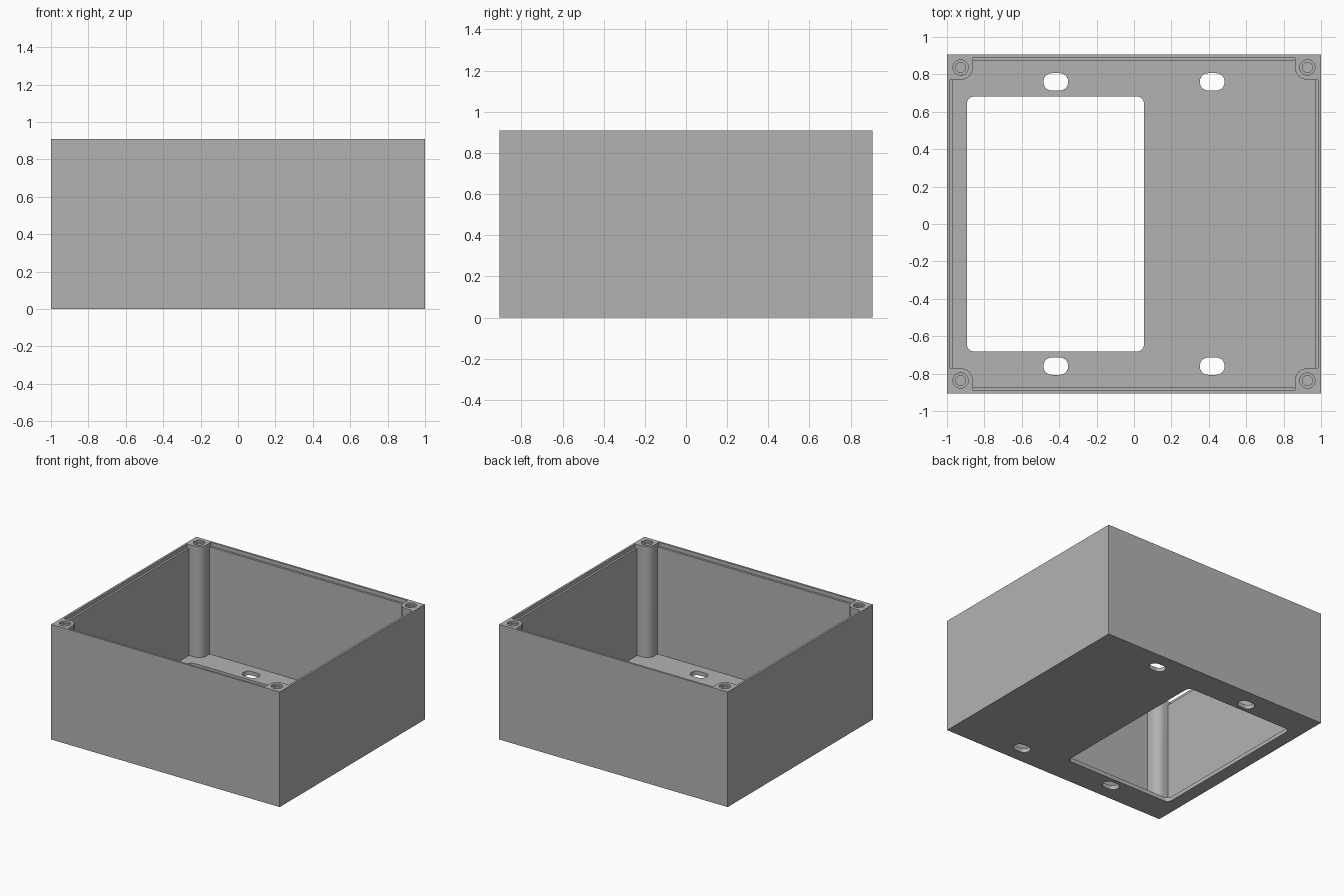
import bpy, bmesh, math

if "Cube" in bpy.data.objects:
    bpy.data.objects.remove(bpy.data.objects["Cube"], do_unlink=True)

HX, HY, H = 1.0, 0.907, 0.91        # outer half sizes and height
LIP, WALL, FLOOR = 0.016, 0.032, 0.032
LEDGE = 0.03                        # depth of the lid ledge
PX, PY, PR = 0.927, 0.837, 0.066    # corner post centre and radius

grey = bpy.data.materials.new("plain grey")
grey.use_nodes = True
colour = (0.45, 0.45, 0.45, 1)
grey.diffuse_color = colour
grey.node_tree.nodes["Principled BSDF"].inputs["Base Color"].default_value = colour


def prism(name, outline, z0, z1):
    """Extrude a flat counter-clockwise outline between two heights."""
    bm = bmesh.new()
    face = bm.faces.new([bm.verts.new((x, y, z0)) for x, y in outline])
    top = bmesh.ops.extrude_face_region(bm, geom=[face])["geom"]
    moved = [v for v in top if isinstance(v, bmesh.types.BMVert)]
    bmesh.ops.translate(bm, verts=moved, vec=(0, 0, z1 - z0))
    bmesh.ops.recalc_face_normals(bm, faces=bm.faces)
    mesh = bpy.data.meshes.new(name)
    bm.to_mesh(mesh)
    bm.free()
    mesh.materials.append(grey)
    ob = bpy.data.objects.new(name, mesh)
    bpy.context.collection.objects.link(ob)
    return ob


def arc(cx, cy, r, start, sweep=90, steps=10):
    angles = [math.radians(start + sweep * i / steps) for i in range(steps + 1)]
    return [(cx + r * math.cos(a), cy + r * math.sin(a)) for a in angles]


def rounded(cx, cy, hx, hy, r):
    """Rectangle with rounded corners."""
    points = []
    for k, (sx, sy) in enumerate([(1, 1), (-1, 1), (-1, -1), (1, -1)]):
        points += arc(cx + sx * (hx - r), cy + sy * (hy - r), r, 90 * k, steps=8)
    return points


def notched(hx, hy):
    """Rectangle leaving a post with a rounded inner corner at each corner."""
    quarter = [(hx, PY - PR)] + arc(PX, PY, PR, 270, -90) + [(PX - PR, hy)]
    points = []
    for sx, sy in [(1, 1), (-1, 1), (-1, -1), (1, -1)]:
        part = [(sx * x, sy * y) for x, y in quarter]
        points += part if sx * sy > 0 else part[::-1]
    return points


def circle(cx, cy, r):
    return arc(cx, cy, r, 0, 360, 32)[:-1]


# Solid outer block
box = prism("enclosure", [(-HX, -HY), (HX, -HY), (HX, HY), (-HX, HY)], 0, H)

# Cavity around the posts, and the lid ledge along the rim
cutters = [
    prism("cavity_cutter", notched(HX - WALL, HY - WALL), FLOOR, H + 0.1),
    prism("ledge_cutter", notched(HX - LIP, HY - LIP), H - LEDGE, H + 0.15),
    # Large opening in the floor
    prism("opening_cutter", rounded(-0.42, 0, 0.474, 0.682, 0.04), -0.1, 0.2),
]

# Mounting slots in the floor and stepped screw holes in the posts
for sx in (-1, 1):
    for sy in (-1, 1):
        cutters += [
            prism("slot_cutter", rounded(0.418 * sx, 0.76 * sy, 0.066, 0.046, 0.044), -0.1, 0.2),
            prism("screw_cutter", circle(PX * sx, PY * sy, 0.027), H - 0.3, H + 0.1),
            prism("counterbore_cutter", circle(PX * sx, PY * sy, 0.041), H - 0.016, H + 0.15),
        ]

bpy.ops.object.select_all(action="DESELECT")
box.select_set(True)
bpy.context.view_layer.objects.active = box
for cutter in cutters:
    cutter.hide_render = True
    mod = box.modifiers.new(cutter.name, "BOOLEAN")
    mod.operation = "DIFFERENCE"
    mod.solver = "EXACT"
    mod.object = cutter
    bpy.ops.object.modifier_apply(modifier=mod.name)
    bpy.data.objects.remove(cutter, do_unlink=True)

bpy.ops.object.shade_smooth_by_angle(angle=math.radians(30))
